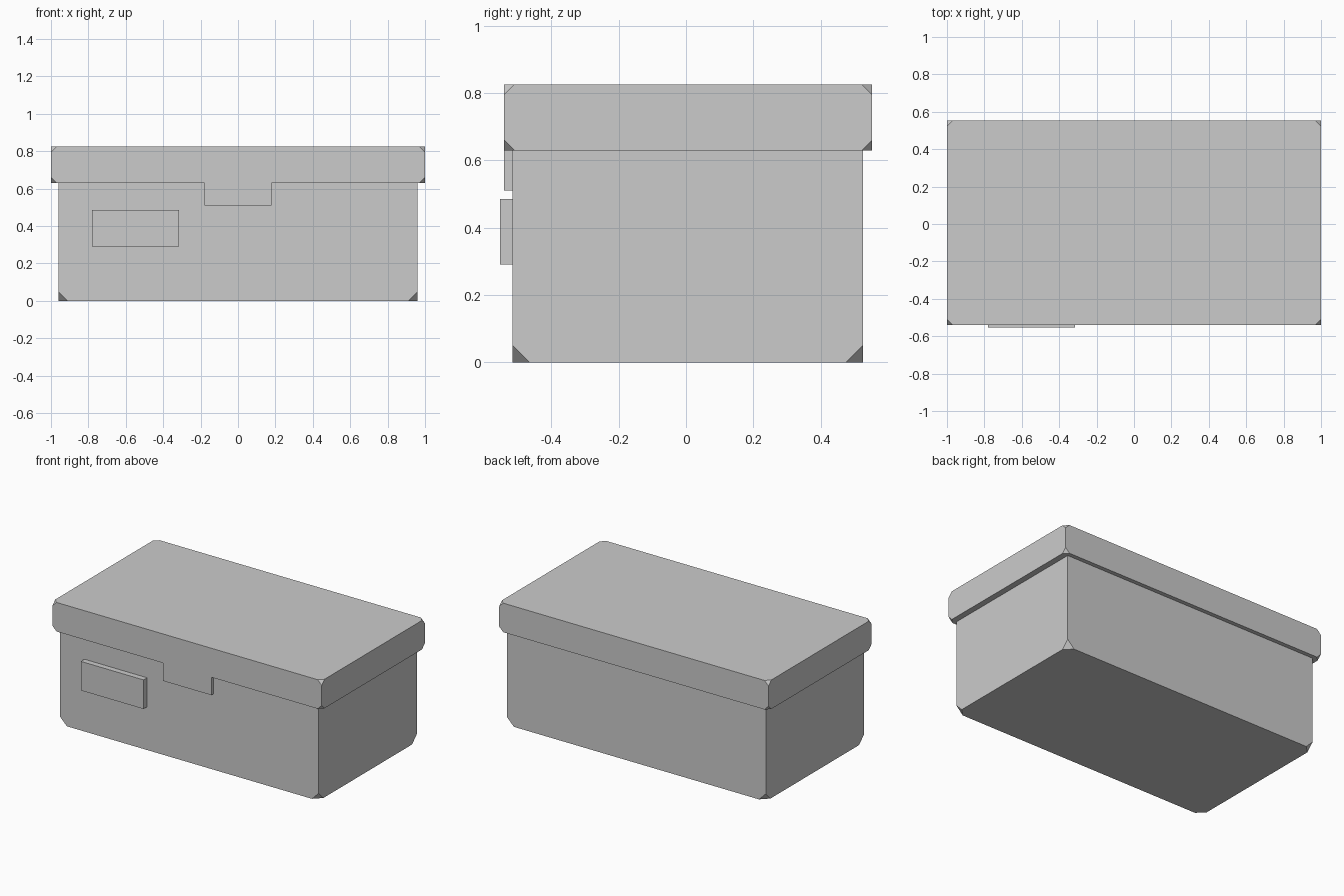
import bpy, bmesh
from mathutils import Vector

if "Cube" in bpy.data.objects:
    bpy.data.objects.remove(bpy.data.objects["Cube"])

grey = bpy.data.materials.new("light_grey")
grey.diffuse_color = (0.6, 0.6, 0.6, 1)
grey.use_nodes = True
grey.node_tree.nodes["Principled BSDF"].inputs["Base Color"].default_value = grey.diffuse_color


def box(lo, hi):
    """Box mesh spanning two opposite corners."""
    lo, hi = Vector(lo), Vector(hi)
    bm = bmesh.new()
    bmesh.ops.create_cube(bm, size=1)
    for v in bm.verts:
        v.co = (lo + hi) / 2 + v.co * (hi - lo)
    return bm


def clip_corners(bm, size, verts):
    """Cut the given corners off as small triangles."""
    bmesh.ops.bevel(bm, geom=list(verts), offset=size, offset_type='ABSOLUTE',
                    segments=1, profile=0.5, affect='VERTICES')


def finish(name, bm):
    bmesh.ops.recalc_face_normals(bm, faces=bm.faces[:])
    mesh = bpy.data.meshes.new(name)
    bm.to_mesh(mesh)
    bm.free()
    mesh.materials.append(grey)
    bpy.context.collection.objects.link(bpy.data.objects.new(name, mesh))


# Box body, with clipped bottom corners
body = box((-0.96, -0.515, 0), (0.96, 0.525, 0.63))
clip_corners(body, 0.05, [v for v in body.verts if v.co.z < 0.1])
finish("box_body", body)

# Overhanging lid, with all corners clipped
lid = box((-1, -0.54, 0.63), (1, 0.553, 0.825))
clip_corners(lid, 0.03, lid.verts)

# Front tab, cut out of the lid underside and pulled down
for co, no in (((-0.18, 0, 0), (1, 0, 0)), ((0.18, 0, 0), (1, 0, 0)),
               ((0, -0.515, 0), (0, 1, 0))):
    bmesh.ops.bisect_plane(lid, geom=lid.verts[:] + lid.edges[:] + lid.faces[:],
                           plane_co=co, plane_no=no)
tab = [f for f in lid.faces
       if (f.calc_center_median() - Vector((0, -0.5275, 0.63))).length < 0.005]
new = bmesh.ops.extrude_discrete_faces(lid, faces=tab)["faces"]
bmesh.ops.translate(lid, verts=list({v for f in new for v in f.verts}),
                    vec=(0, 0, -0.12))
finish("lid", lid)

# Label plate on the front
finish("label_plate", box((-0.78, -0.553, 0.29), (-0.315, -0.51, 0.485)))
